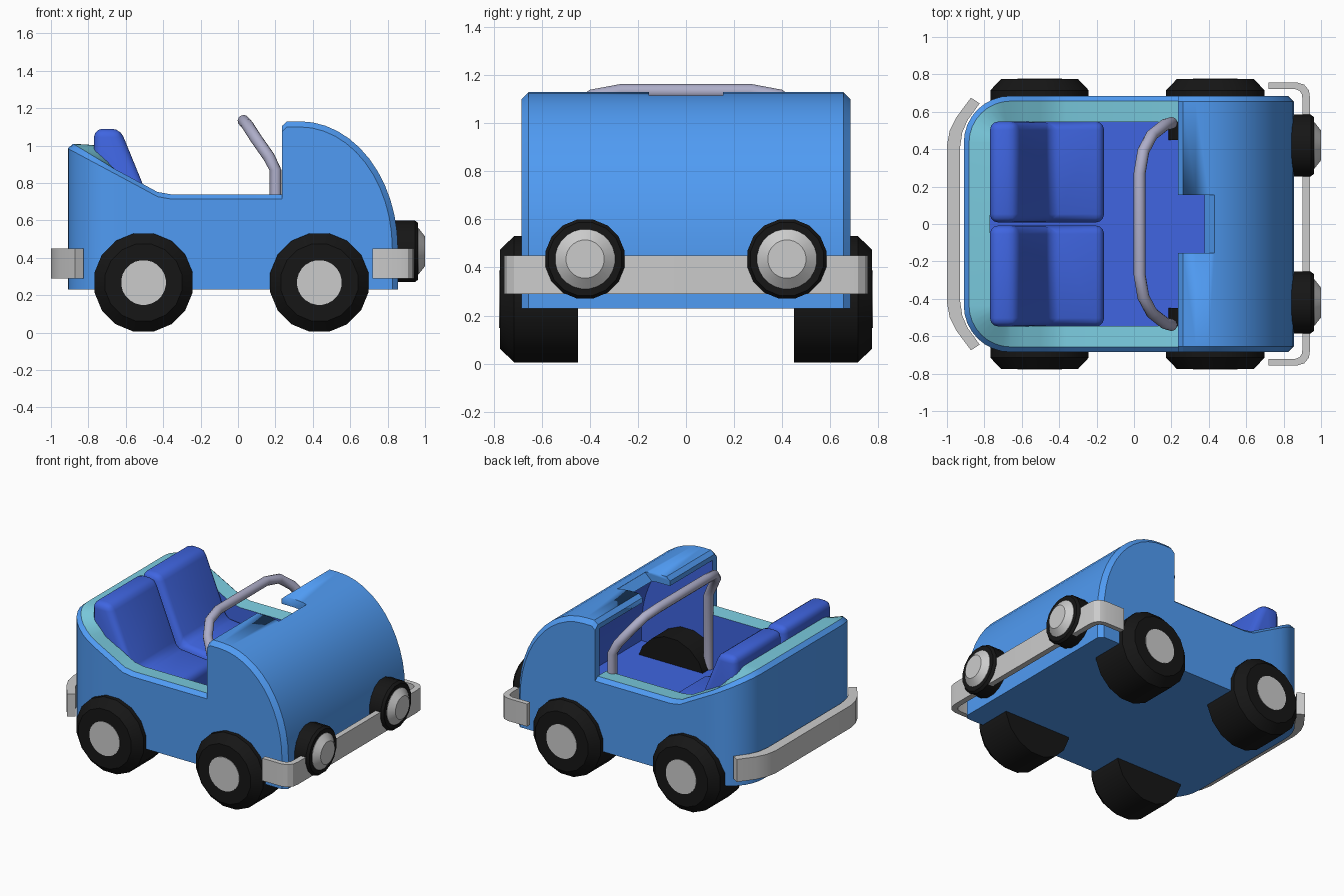
import bpy, bmesh, math
from mathutils import Vector

if "Cube" in bpy.data.objects:
    bpy.data.objects.remove(bpy.data.objects["Cube"])


def mat(name, *rgb):
    m = bpy.data.materials.new(name)
    m.diffuse_color = (*rgb, 1)
    m.use_nodes = True
    m.node_tree.nodes["Principled BSDF"].inputs["Base Color"].default_value = m.diffuse_color
    return m


BLUE = mat("body_blue", 0.08, 0.33, 0.90)
TEAL = mat("rim_teal", 0.20, 0.61, 0.75)
ROYAL = mat("interior_blue", 0.05, 0.13, 0.75)
BLACK = mat("rubber_black", 0.008, 0.008, 0.008)
STEEL = mat("bar_steel", 0.42, 0.42, 0.58)


def build(name, verts, faces, mats=(), index=None, bevel=0, angle=30):
    bm = bmesh.new()
    vs = [bm.verts.new(v) for v in verts]
    for i, f in enumerate(faces):
        face = bm.faces.new([vs[k] for k in f])
        face.material_index = index[i] if index else 0
    bmesh.ops.recalc_face_normals(bm, faces=bm.faces)
    if bevel:
        edges = [e for e in bm.edges if e.calc_face_angle(0) > 0.5]
        bmesh.ops.bevel(bm, geom=edges, offset=bevel, segments=3,
                        profile=0.5, affect='EDGES', clamp_overlap=True)
    me = bpy.data.meshes.new(name)
    bm.to_mesh(me)
    bm.free()
    for m in mats:
        me.materials.append(m)
    ob = bpy.data.objects.new(name, me)
    bpy.context.collection.objects.link(ob)
    bpy.ops.object.select_all(action='DESELECT')
    ob.select_set(True)
    bpy.context.view_layer.objects.active = ob
    bpy.ops.object.shade_smooth_by_angle(angle=math.radians(angle))
    return ob


def loft(name, rings, mats=(), slots=None, **kw):
    """Join closed rings of equal length and cap both ends."""
    n, r = len(rings[0]), len(rings)
    verts = [p for ring in rings for p in ring]
    faces = [range(n), range((r - 1) * n, r * n)]
    index = [slots[0], slots[-1]] if slots else None
    for j in range(r - 1):
        for i in range(n):
            k = (i + 1) % n
            faces.append((j*n + i, j*n + k, (j+1)*n + k, (j+1)*n + i))
            if slots:
                index.append(slots[j])
    return build(name, verts, faces, mats, index, **kw)


def prism_y(name, pts, y0, y1, mats, slots=None, **kw):
    return loft(name, [[(x, y, z) for x, z in pts] for y in (y0, y1)], mats, slots, **kw)


def turned(name, axis, centre, profile, n, mats=()):
    """Round part from (radius, position along axis) pairs."""
    cx, cy, cz = centre
    rings = []
    for r, h in profile:
        ring = []
        for i in range(n):
            a = math.tau * (i + 0.5) / n
            u, v = r * math.cos(a), r * math.sin(a)
            ring.append((cx + u, h, cz + v) if axis == 'Y' else (h, cy + u, cz + v))
        rings.append(ring)
    return loft(name, rings, mats)


# Rear tub: U-shaped plan lofted from outer wall over the rim to the floor
def rim_z(x):
    pts = [(-0.91, 0.985), (-0.5, 0.765), (-0.43, 0.727), (-0.36, 0.715), (0.3, 0.715)]
    for (xa, za), (xb, zb) in zip(pts, pts[1:]):
        if x <= xb:
            return za + (zb - za) * (x - xa) / (xb - xa)
    return pts[-1][1]


half = [((x, -0.685), (0, -1)) for x in (0.24, -0.36, -0.43, -0.5, -0.58)]
for i in range(9):
    a = math.radians(270 - i * 90 / 8)
    d = (math.cos(a), math.sin(a))
    half.append(((-0.66 + 0.25 * d[0], -0.435 + 0.25 * d[1]), d))
path = half + [((p[0], -p[1]), (d[0], -d[1])) for p, d in reversed(half)]
rows = []
for off, lift in ((0, None), (0, 0), (0.028, 0.025), (0.14, 0.018), (0.14, None)):
    rows.append([(p[0] - d[0]*off, p[1] - d[1]*off,
                  rim_z(p[0]) + lift if lift is not None else (0.35 if off else 0.23))
                 for p, d in path])
n = len(path)
verts = [p for row in rows for p in row]
faces, index = [], []
for j, slot in enumerate((0, 0, 1, 2)):
    for i in range(n - 1):
        faces.append((j*n + i, j*n + i + 1, (j+1)*n + i + 1, (j+1)*n + i))
        index.append(slot)
faces += [range(n), range(4*n, 5*n),
          [j*n for j in range(5)] + [j*n + n - 1 for j in reversed(range(5))]]
index += [0, 2, 2]
build("rear_tub", verts, faces, (BLUE, TEAL, ROYAL), index)


# Hood: rounded shell with chamfered sides, hollow behind, notched on top
def hood_profile(inset, x0=0.235, base=0.23):
    pts = [(x0, base), (x0, 1.13 - inset - (0.025 if inset < 0.05 else 0))]
    pts.append((x0 + 0.027, 1.13 - inset))
    for i in range(13):
        t = math.radians(90 - i * 7.5)
        pts.append((0.33 + (0.525 - inset) * math.cos(t), 0.45 + (0.68 - inset) * math.sin(t)))
    return pts + [(0.855 - inset, base)]


sections = ((-0.685, 0.03), (-0.655, 0), (0.655, 0), (0.685, 0.03))
hood = loft("hood", [[(x, y, z) for x, z in hood_profile(d)] for y, d in sections],
            (BLUE, ROYAL))
cavity = prism_y("hood_cavity_cutter", hood_profile(0.06, 0.1, 0.35), -0.635, 0.635,
                 (BLUE, ROYAL), (1, 1))
notch = prism_y("hood_notch_cutter", [(0.1, 1.3), (0.43, 1.3), (0.43, 1.115),
                                      (0.35, 1.04), (0.1, 1.04)], -0.155, 0.155, (BLUE, ROYAL))
for cutter in (cavity, notch):
    mod = hood.modifiers.new("cut", 'BOOLEAN')
    mod.operation, mod.solver, mod.object = 'DIFFERENCE', 'EXACT', cutter
    cutter.hide_render = True
    cutter.hide_set(True)

# Seats, wheels and headlights, mirrored across y
seat = [(-0.77, 0.34), (-0.77, 1.09), (-0.63, 1.09), (-0.45, 0.65), (-0.16, 0.62), (-0.16, 0.34)]
for s, side in ((-1, "right"), (1, "left")):
    prism_y("seat_" + side, seat, s * 0.008, s * 0.548, (ROYAL,), bevel=0.045, angle=50)
    for x, end in ((-0.505, "rear"), (0.435, "front")):
        c = (x, 0, 0.268)
        turned(f"{end}_wheel_{side}", 'Y', c,
               [(0.268, s*0.45), (0.268, s*0.715), (0.21, s*0.775)], 16, (BLACK,))
        turned(f"{end}_hubcap_{side}", 'Y', c, [(0.12, s*0.74), (0.12, s*0.778)], 24)
    c = (0, s * 0.42, 0.435)
    turned("headlight_housing_" + side, 'X', c,
           [(0.168, 0.82), (0.168, 0.945), (0.155, 0.962)], 16, (BLACK,))
    turned("headlight_lens_" + side, 'X', c, [(0.125, 0.94), (0.125, 0.965), (0.08, 1.0)], 24)


# Bumpers: plan outlines extruded upwards
def bumper(name, outer, inner):
    half = outer + [(x, -y) for x, y in reversed(outer)]
    back = inner + [(x, -y) for x, y in reversed(inner)]
    plan = half + back[::-1]
    loft(name, [[(x, y, z) for x, y in plan] for z in (0.29, 0.45)])


bumper("front_bumper",
       [(0.72, 0.757), (0.87, 0.757), (0.91, 0.745), (0.935, 0.715), (0.942, 0.67)],
       [(0.72, 0.722), (0.86, 0.722), (0.885, 0.712), (0.897, 0.695), (0.902, 0.66)])
bumper("rear_bumper",
       [(-0.872, 0.675), (-0.95, 0.57), (-0.985, 0.5), (-1.0, 0.42)],
       [(-0.825, 0.645), (-0.89, 0.555), (-0.918, 0.49), (-0.93, 0.41)])

# Windscreen bar: round tube standing on the floor
side = [(0.2, 0.54, 0.34), (0.2, 0.54, 0.87), (0.165, 0.53, 0.94), (0.095, 0.475, 1.04),
        (0.05, 0.39, 1.11), (0.03, 0.27, 1.132)]
pts = [Vector(p) for p in side + [(x, -y, z) for x, y, z in reversed(side)]]
rings, u = [], Vector((1, 0, 0))
for i, p in enumerate(pts):
    t = (pts[min(i + 1, len(pts) - 1)] - pts[max(i - 1, 0)]).normalized()
    u = (u - t * u.dot(t)).normalized()
    v = t.cross(u)
    rings.append([p + 0.032 * (u * math.cos(math.tau * k / 12) + v * math.sin(math.tau * k / 12))
                  for k in range(12)])
loft("windscreen_bar", rings, (STEEL,), angle=50)
